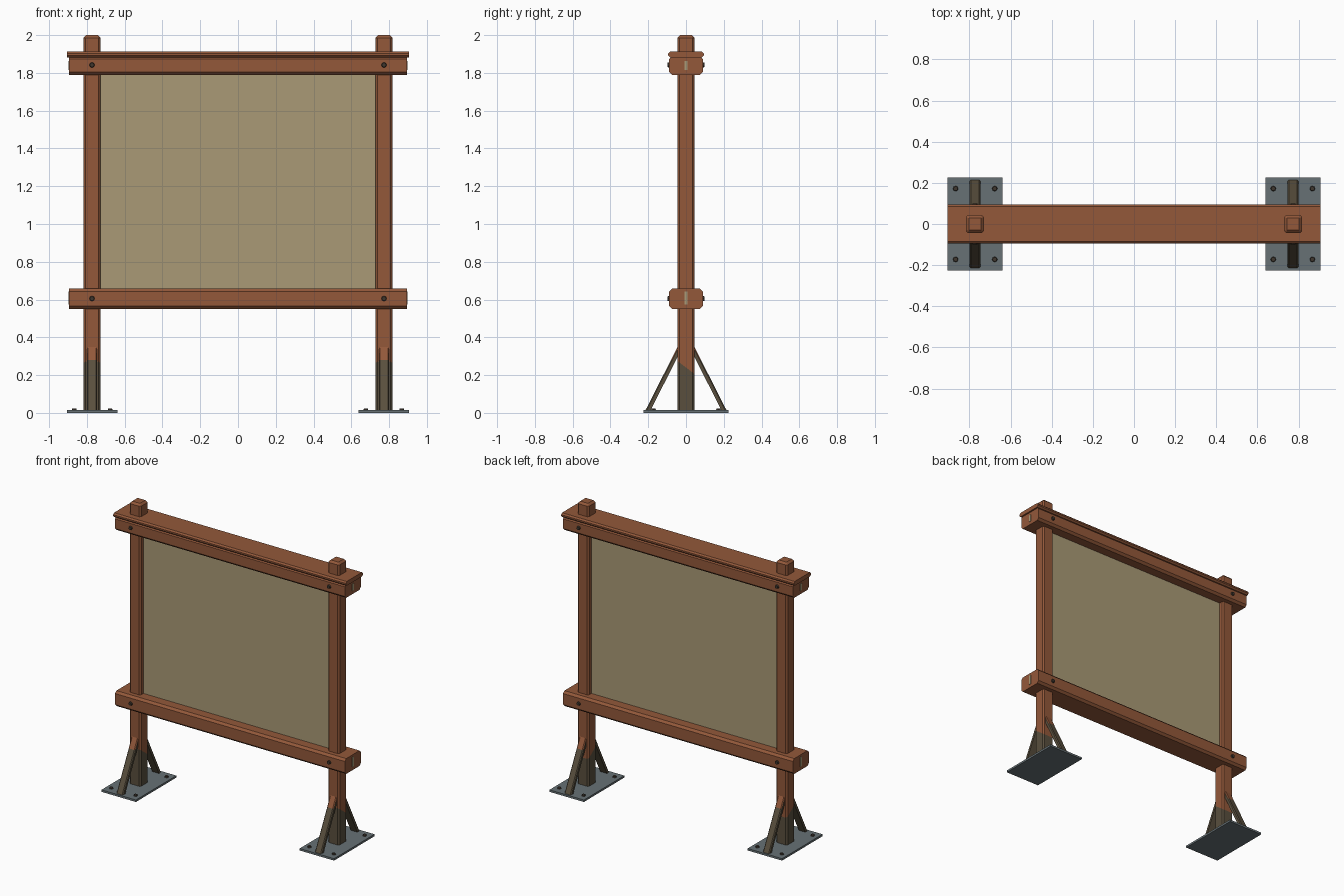
import bpy, bmesh, math
from mathutils import Vector, Matrix

if "Cube" in bpy.data.objects:
    bpy.data.objects.remove(bpy.data.objects["Cube"])

def mat(name, c):
    m = bpy.data.materials.new(name)
    m.diffuse_color = (*c, 1)
    m.use_nodes = True
    m.node_tree.nodes["Principled BSDF"].inputs["Base Color"].default_value = m.diffuse_color
    return m

WOOD = mat("red_brown_wood", (0.292, 0.098, 0.042))
PANEL = mat("tan_panel", (0.40, 0.322, 0.182))
DARK = mat("dark_weathered_wood", (0.100, 0.078, 0.048))
STEEL = mat("grey_steel", (0.135, 0.166, 0.178))
BOLT = mat("dark_bolt", (0.05, 0.038, 0.028))

def finish(name, bm, mats):
    bmesh.ops.recalc_face_normals(bm, faces=bm.faces[:])
    me = bpy.data.meshes.new(name)
    bm.to_mesh(me)
    bm.free()
    for m in mats:
        me.materials.append(m)
    ob = bpy.data.objects.new(name, me)
    bpy.context.collection.objects.link(ob)
    return ob

def box_bm(lo, hi, bevel=0.0, axis=None):
    """Box between two corners; bevel only the edges running along axis."""
    bm = bmesh.new()
    bmesh.ops.create_cube(bm, size=1)
    lo, hi = Vector(lo), Vector(hi)
    for v in bm.verts:
        v.co = Vector([lo[i] + (v.co[i] + 0.5) * (hi[i] - lo[i]) for i in range(3)])
    if bevel:
        es = [e for e in bm.edges
              if abs((e.verts[0].co - e.verts[1].co).normalized()[axis]) > 0.9]
        bmesh.ops.bevel(bm, geom=es, offset=bevel, segments=1, affect='EDGES')
    return bm

def box(name, lo, hi, m, bevel=0.0, axis=None):
    return finish(name, box_bm(lo, hi, bevel, axis), [m])

def cut(bm, co, no):
    bmesh.ops.bisect_plane(bm, geom=bm.verts[:] + bm.edges[:] + bm.faces[:],
                           plane_co=co, plane_no=no)

def bolt(name, loc, r, h, rot):
    bm = bmesh.new()
    bmesh.ops.create_cone(bm, cap_ends=True, segments=8, radius1=r, radius2=r * 0.75,
                          depth=h, matrix=Matrix.Translation(loc) @ rot)
    finish(name, bm, [BOLT])

PX = 0.773
for sx, side in ((-1, "left"), (1, "right")):
    cx = sx * PX
    # post with chamfered corners and top, weathered foot
    bm = box_bm((cx - .044, -.044, .012), (cx + .044, .044, 2.0), .010, 2)
    top = [e for e in bm.edges if all(v.co.z > 1.99 for v in e.verts)]
    bmesh.ops.bevel(bm, geom=top, offset=.014, segments=1, affect='EDGES')
    co, no = Vector((cx, 0, .24)), Vector((0, .75, 1)).normalized()
    cut(bm, co, no)
    for f in bm.faces:
        f.material_index = int((f.calc_center_median() - co).dot(no) < 0)
    finish(side + "_post", bm, [WOOD, DARK])

    # steel foot plate with bolts
    fx = sx * 0.772
    box(side + "_foot_plate", (fx - .134, -.225, 0), (fx + .134, .225, .014), STEEL)
    for bx in (-1, 1):
        for by in (-1, 1):
            bolt(side + "_plate_bolt", (fx + bx * .095, by * .172, .017), .014, .012,
                 Matrix.Identity(4))

    for sy, face in ((-1, "front"), (1, "back")):
        # diagonal brace, bare wood on the upper outer face
        bm = bmesh.new()
        w = .026
        prof = [(.215, .013), (.188, .013), (.030, .325), (.030, .358), (.043, .352)]
        vs = [bm.verts.new((cx - w, sy * y, z)) for y, z in prof]
        f = bm.faces.new(vs)
        ext = bmesh.ops.extrude_face_region(bm, geom=[f])
        bmesh.ops.translate(bm, vec=(2 * w, 0, 0),
                            verts=[g for g in ext["geom"] if isinstance(g, bmesh.types.BMVert)])
        bmesh.ops.recalc_face_normals(bm, faces=bm.faces[:])
        es = [e for e in bm.edges if abs(e.verts[0].co.x - e.verts[1].co.x) < 1e-5
              and {round(abs(v.co.y), 3) for v in e.verts} == {.215, .043}]
        bmesh.ops.bevel(bm, geom=es, offset=.006, segments=1, affect='EDGES')
        cut(bm, (0, 0, .28), (0, 0, 1))
        bm.normal_update()
        for f in bm.faces:
            outer = f.normal.z > .2 and abs(f.normal.x) < .9
            f.material_index = 0 if outer and f.calc_center_median().z > .28 else 1
        finish(f"{side}_{face}_brace", bm, [WOOD, DARK])
        # rail bolts
        for z in (.605, 1.842):
            bolt(f"{side}_{face}_rail_bolt", (cx, sy * .092, z), .015, .014,
                 Matrix.Rotation(sy * -math.pi / 2, 4, 'X'))

# rails with chamfered long edges and panel tongues showing at the ends
for name, z0, z1 in (("lower", .55, .658), ("upper", 1.79, 1.888)):
    box(name + "_rail", (-.895, -.089, z0), (.895, .089, z1), WOOD, .015, 0)
    box(name + "_rail_tongue", (-.897, -.009, z0 + .024), (.897, .009, z0 + .092 - (.02 if z0 > 1 else 0)), PANEL)
box("top_cap", (-.906, -.095, 1.882), (.906, .095, 1.912), WOOD, .010, 0)

# display panel
box("panel", (-.75, -.010, .60), (.75, .010, 1.84), PANEL)
